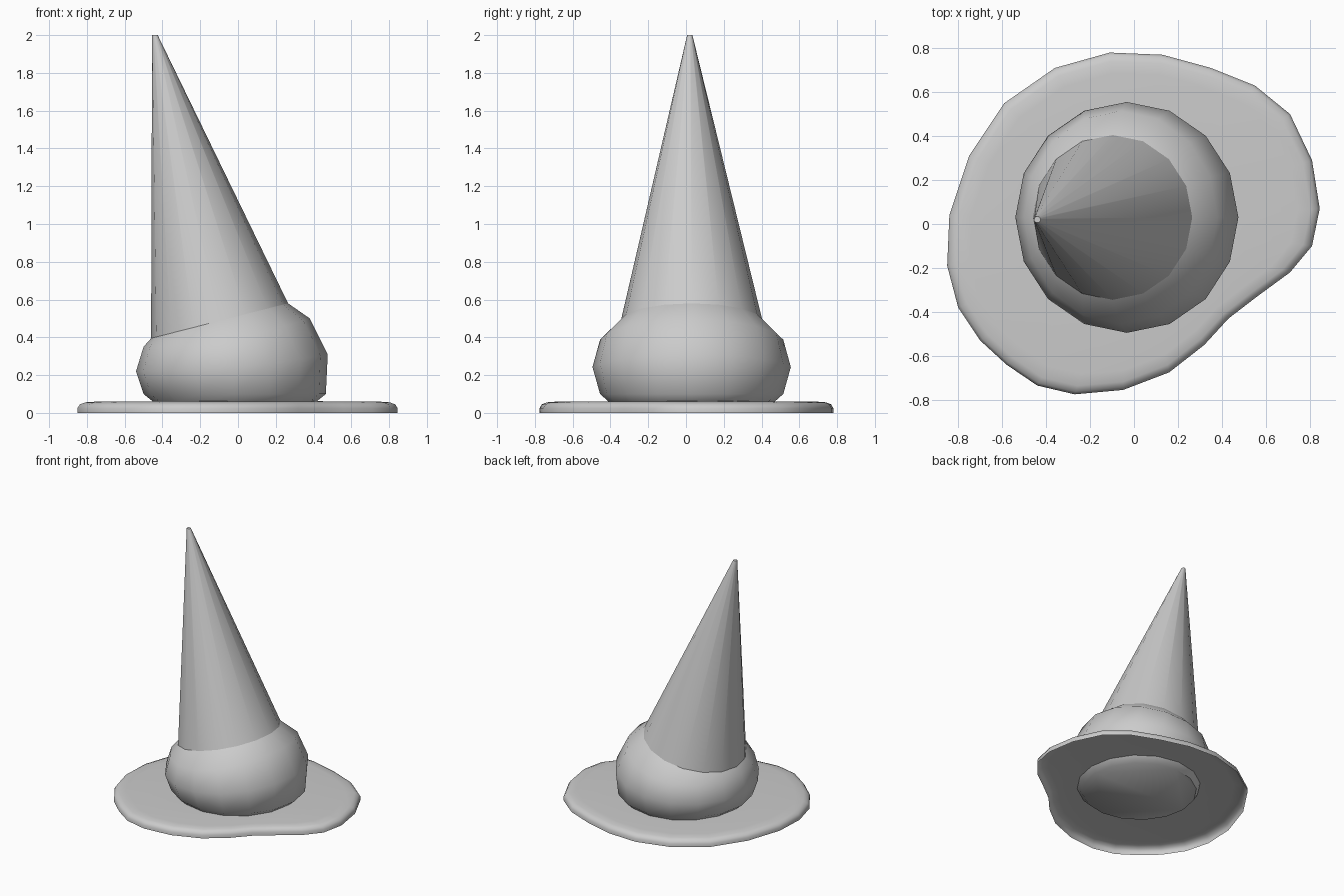
import bpy, bmesh, math

cube = bpy.data.objects.get("Cube")
if cube:
    bpy.data.objects.remove(cube, do_unlink=True)

grey = bpy.data.materials.new("plain_grey")
grey.use_nodes = True
colour = (0.6, 0.6, 0.6, 1)
grey.diffuse_color = colour
grey.node_tree.nodes["Principled BSDF"].inputs["Base Color"].default_value = colour

SIDES = 16


def loft(name, rings, cap_start=False, cap_end=False, angle=45):
    """Skin a list of equal-length point rings."""
    bm = bmesh.new()
    loops = [[bm.verts.new(p) for p in ring] for ring in rings]
    for low, high in zip(loops, loops[1:]):
        n = len(low)
        for i in range(n):
            j = (i + 1) % n
            bm.faces.new((low[i], low[j], high[j], high[i]))
    if cap_start:
        bm.faces.new(loops[0][::-1])
    if cap_end:
        bm.faces.new(loops[-1])
    mesh = bpy.data.meshes.new(name)
    bm.to_mesh(mesh)
    bm.free()
    mesh.materials.append(grey)
    obj = bpy.data.objects.new(name, mesh)
    bpy.context.collection.objects.link(obj)
    bpy.ops.object.select_all(action="DESELECT")
    obj.select_set(True)
    bpy.context.view_layer.objects.active = obj
    bpy.ops.object.shade_smooth_by_angle(angle=math.radians(angle))
    return obj


def tilted_ring(x_min, x_max, radius_y, z_min, z_max, power=1, y=0.03):
    """Ellipse that climbs from z_min on the -x side to z_max on the +x side."""
    points = []
    for i in range(SIDES):
        a = 2 * math.pi * i / SIDES
        t = (1 + math.cos(a)) / 2
        points.append((x_min + (x_max - x_min) * t, y + radius_y * math.sin(a),
                       z_min + (z_max - z_min) * t ** power))
    return points


# Wavy brim: a thin shell, open underneath, with a rounded upper edge
outline = [(-.85, -.19), (-.8, -.38), (-.7, -.53), (-.58, -.64), (-.44, -.735),
           (-.27, -.775), (-.05, -.755), (.16, -.675), (.32, -.55), (.43, -.43),
           (.56, -.33), (.71, -.22), (.81, -.1), (.845, .07), (.81, .29),
           (.71, .5), (.55, .63), (.35, .71), (.13, .77), (-.11, .78),
           (-.36, .71), (-.59, .55), (-.75, .31), (-.84, .04)]
brim_steps = [(1, 0), (1, .025), (.985, .045), (.95, .056), (.88, .06), (.45, .062)]
loft("brim", [[(x * s, y * s, z) for x, y in outline] for s, z in brim_steps],
     cap_end=True, angle=60)

# Bulging crown base, lopsided towards +x
collar = tilted_ring(-.46, .265, .375, .395, .58)
crown = [tilted_ring(-.43, .38, .405, .02, .02),
         tilted_ring(-.45, .415, .44, .06, .06),
         tilted_ring(-.5, .465, .485, .1, .1),
         tilted_ring(-.54, .475, .525, .22, .31, 2),
         tilted_ring(-.5, .38, .485, .35, .5, 2),
         collar]
loft("crown_base", crown, cap_start=True, angle=50)

# Leaning cone that rises from the collar to a tiny blunt tip
tip = tilted_ring(-.455, -.425, .014, 2, 2, y=.02)
loft("cone", [collar, tip], cap_end=True)
